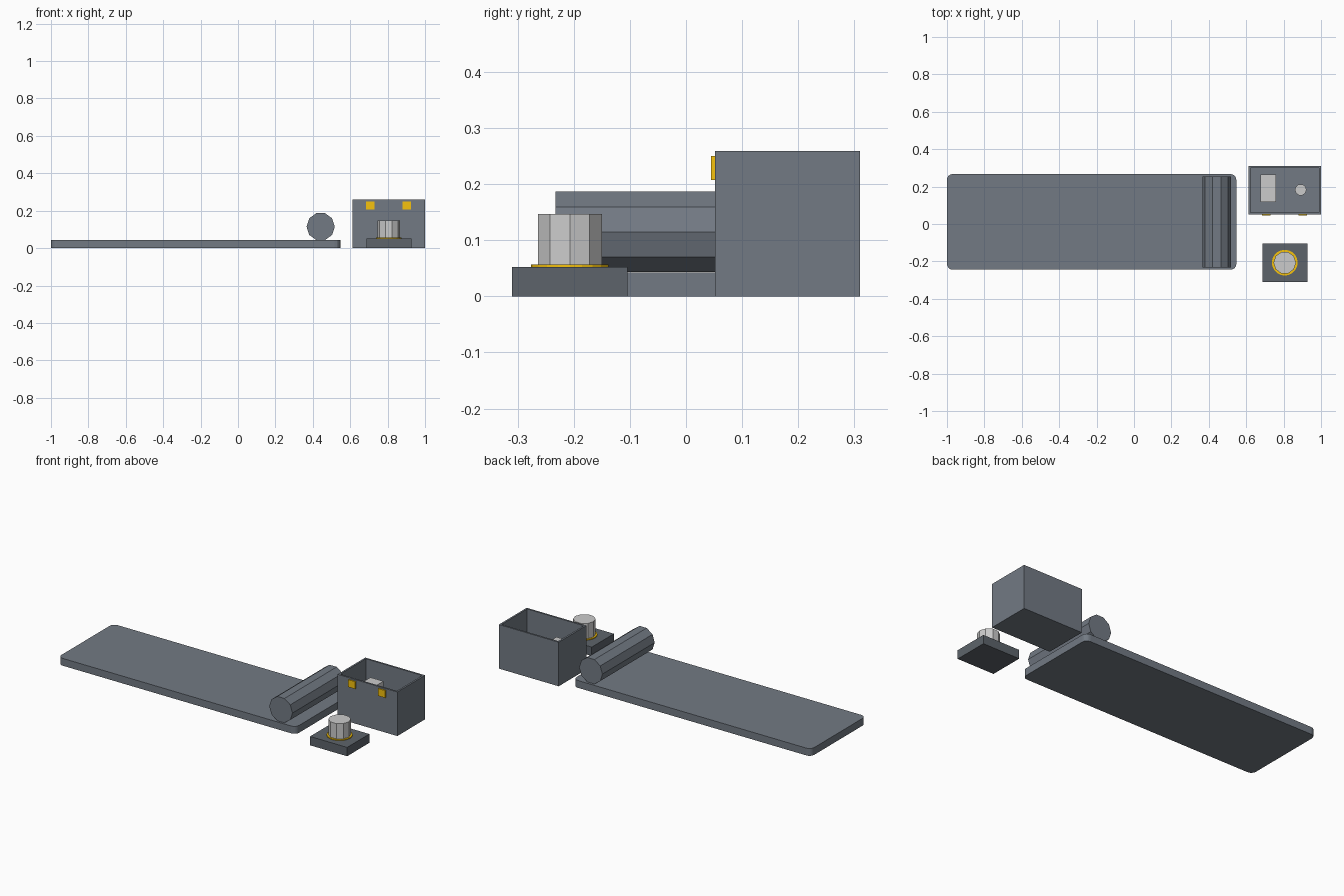
import bpy, bmesh
from math import pi
from mathutils import Matrix, Vector

if "Cube" in bpy.data.objects:
    bpy.data.objects.remove(bpy.data.objects["Cube"])


def material(name, rgb):
    m = bpy.data.materials.new(name)
    m.diffuse_color = (*rgb, 1)
    m.use_nodes = True
    m.node_tree.nodes["Principled BSDF"].inputs["Base Color"].default_value = m.diffuse_color
    return m


GOLD = material("gold", (0.92, 0.54, 0.004))
PALE = material("pale", (0.75, 0.76, 0.77))
SLATE = material("slate", (0.17, 0.195, 0.23))
DARK = material("dark_slate", (0.11, 0.127, 0.147))


def finish(name, bm, mat):
    bmesh.ops.recalc_face_normals(bm, faces=bm.faces)
    me = bpy.data.meshes.new(name)
    bm.to_mesh(me)
    bm.free()
    ob = bpy.data.objects.new(name, me)
    bpy.context.collection.objects.link(ob)
    me.materials.append(mat)
    return ob


def box_bm(lo, hi):
    lo, hi = Vector(lo), Vector(hi)
    bm = bmesh.new()
    bmesh.ops.create_cube(bm, size=1, matrix=Matrix.Translation((lo + hi) / 2)
                          @ Matrix.Diagonal((*(hi - lo), 1)))
    return bm


def cylinder(name, centre, r, depth, sides, mat, rot=Matrix()):
    bm = bmesh.new()
    bmesh.ops.create_cone(bm, cap_ends=True, segments=sides, radius1=r, radius2=r,
                          depth=depth, matrix=Matrix.Translation(centre) @ rot)
    return finish(name, bm, mat)


# Mat with rounded vertical corners
bm = box_bm((-1, -0.244, 0), (0.547, 0.267, 0.043))
corners = [e for e in bm.edges if abs(e.verts[0].co.z - e.verts[1].co.z) > 0.01]
bmesh.ops.bevel(bm, geom=corners, offset=0.03, segments=4, profile=0.5, affect='EDGES')
finish("mat", bm, SLATE)

# Ten-sided roller lying across the mat, resting on a flat
turn = Matrix.Rotation(pi / 2, 4, 'Z')
lay = Matrix.Rotation(pi / 2, 4, 'X')
cylinder("foam_roller", (0.442, 0.01, 0.115), 0.0755, 0.486, 10, SLATE, lay @ turn)

# Open storage box, hollowed from the top face
bm = box_bm((0.611, 0.052, 0), (1.0, 0.31, 0.259))
bm.normal_update()
top = max(bm.faces, key=lambda f: f.calc_center_median().z)
bmesh.ops.inset_region(bm, faces=[top], thickness=0.015)
floor = bmesh.ops.extrude_face_region(bm, geom=[top])["geom"]
bmesh.ops.translate(bm, vec=(0, 0, -0.244),
                    verts=[v for v in floor if isinstance(v, bmesh.types.BMVert)])
if top.is_valid:
    bmesh.ops.delete(bm, geom=[top], context='FACES_ONLY')
finish("storage_box", bm, SLATE)

# Gold clips on the box front
for side, x in (("left", 0.708), ("right", 0.902)):
    finish("clip_" + side, box_bm((x - 0.023, 0.045, 0.207), (x + 0.023, 0.055, 0.25)), GOLD)

# Items standing in the box
finish("boxed_block", box_bm((0.676, 0.118, 0.015), (0.76, 0.265, 0.177)), PALE)
cylinder("boxed_bottle", (0.891, 0.183, 0.0875), 0.031, 0.145, 10, PALE, turn)

# Small stand with a gold ring and pale candle
finish("stand", box_bm((0.686, -0.31, 0), (0.927, -0.104, 0.052)), DARK)
cylinder("stand_ring", (0.806, -0.207, 0.051), 0.069, 0.012, 20, GOLD, turn)
cylinder("candle", (0.806, -0.207, 0.0985), 0.06, 0.097, 10, PALE, turn)
